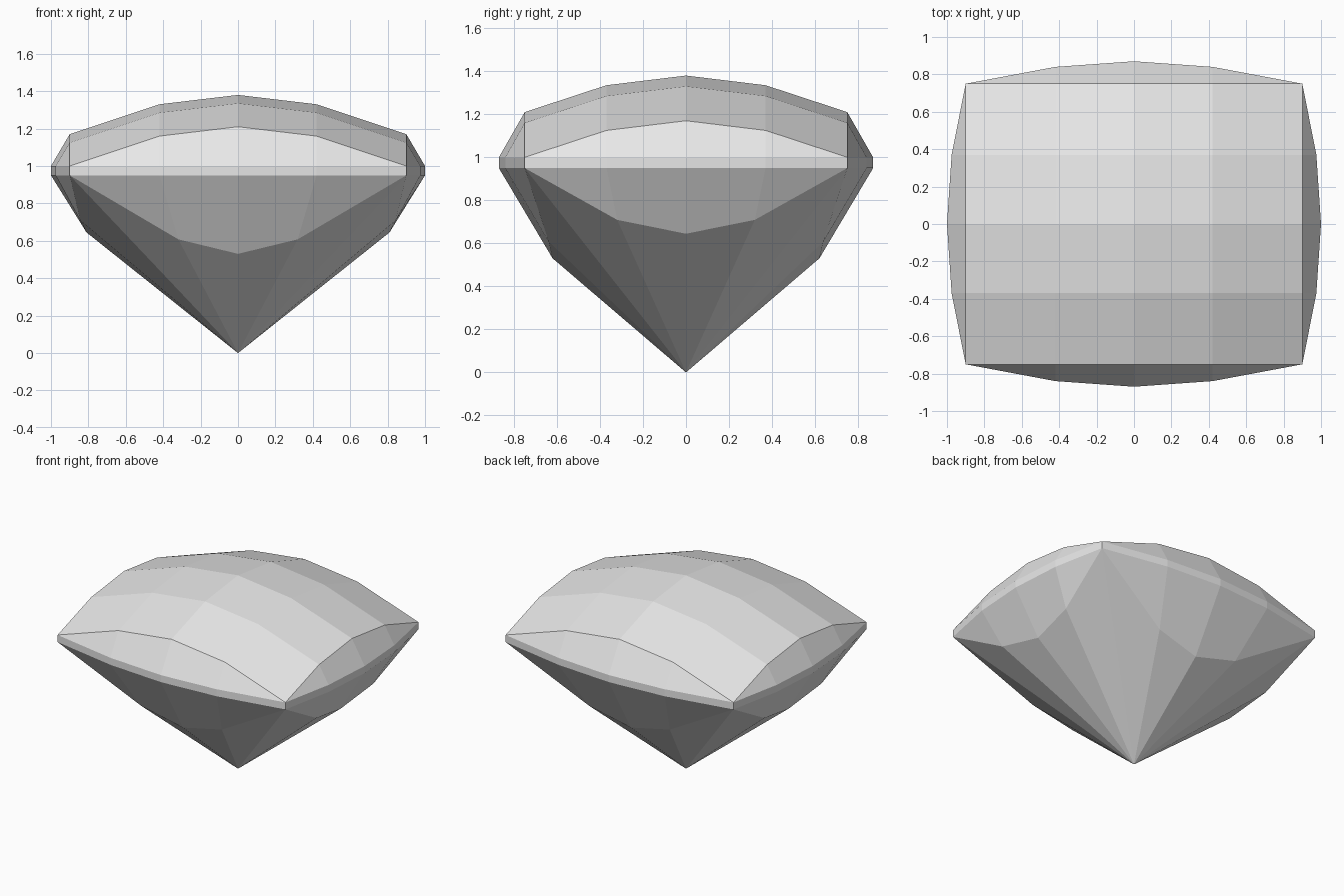
import bpy
import bmesh
from mathutils import Vector

cube = bpy.data.objects.get("Cube")
if cube:
    bpy.data.objects.remove(cube, do_unlink=True)

# Grid lines of the cushion outline, and the arch height over each line
XS = (-0.9, -0.42, 0, 0.42, 0.9)
YS = (-0.75, -0.37, 0, 0.37, 0.75)
ARCH_X = (0, 0.16, 0.21, 0.16, 0)
ARCH_Y = (0, 0.125, 0.17, 0.125, 0)
GIRDLE_TOP, GIRDLE_BOTTOM = 1.0, 0.95

# Outward swell, pavilion ring scale and drop, from corner to middle of a side
SWELL_X, SCALE_X, DROP_X = (0, 0.075, 0.1), (1, 0.865, 0.81), (0, 0.13, 0.154)
SWELL_Y, SCALE_Y, DROP_Y = (0, 0.09, 0.12), (1, 0.76, 0.713), (0, 0.15, 0.206)

# Walk round the grid border, counter-clockwise from the front right corner
n = 4
border = [(i, 0) for i in range(n)] + [(n, j) for j in range(n)]
border += [(n - i, n) for i in range(n)] + [(0, n - j) for j in range(n)]


def outline(i, j):
    """Swollen outline point with the pavilion scale and drop below it."""
    x, y = XS[i], YS[j]
    if j in (0, n):
        k = min(i, n - i)
        y += SWELL_Y[k] * (1 if j else -1)
        return x, y, SCALE_Y[k], DROP_Y[k]
    k = min(j, n - j)
    x += SWELL_X[k] * (1 if i else -1)
    return x, y, SCALE_X[k], DROP_X[k]


bm = bmesh.new()


def band(lower, upper):
    """Join two rings with faces, leaving out corners that coincide."""
    for a in range(len(lower)):
        b = (a + 1) % len(lower)
        corners = []
        for v in (lower[a], lower[b], upper[b], upper[a]):
            if v not in corners:
                corners.append(v)
        if len(corners) > 2:
            bm.faces.new(corners)


# Crown: arched both ways
crown = [[bm.verts.new((x, y, GIRDLE_TOP + ax + ay)) for y, ay in zip(YS, ARCH_Y)]
         for x, ax in zip(XS, ARCH_X)]
for i in range(n):
    for j in range(n):
        bm.faces.new((crown[i][j], crown[i + 1][j], crown[i + 1][j + 1], crown[i][j + 1]))
crown_rim = [crown[i][j] for i, j in border]

# Girdle rings and pavilion ring share their corners with their neighbours
top_ring, low_ring, pavilion_ring = [], [], []
for (i, j), rim in zip(border, crown_rim):
    x, y, scale, drop = outline(i, j)
    corner = scale == 1
    low = bm.verts.new((x, y, GIRDLE_BOTTOM))
    low_ring.append(low)
    top_ring.append(rim if corner else bm.verts.new((x, y, GIRDLE_TOP)))
    inner = Vector((x, y, GIRDLE_BOTTOM - drop)) * scale
    pavilion_ring.append(low if corner else bm.verts.new(inner))

band(top_ring, crown_rim)
band(low_ring, top_ring)
band(pavilion_ring, low_ring)

# Pavilion facets meeting at the point
tip = bm.verts.new((0, 0, 0))
band([tip] * len(border), pavilion_ring)

bmesh.ops.recalc_face_normals(bm, faces=bm.faces[:])
mesh = bpy.data.meshes.new("gemstone")
bm.to_mesh(mesh)
bm.free()
gem = bpy.data.objects.new("gemstone", mesh)
bpy.context.collection.objects.link(gem)

# Pale grey stone
grey = bpy.data.materials.new("pale grey")
grey.use_nodes = True
grey.diffuse_color = (0.8, 0.8, 0.8, 1)
grey.node_tree.nodes["Principled BSDF"].inputs["Base Color"].default_value = (0.8, 0.8, 0.8, 1)
mesh.materials.append(grey)
